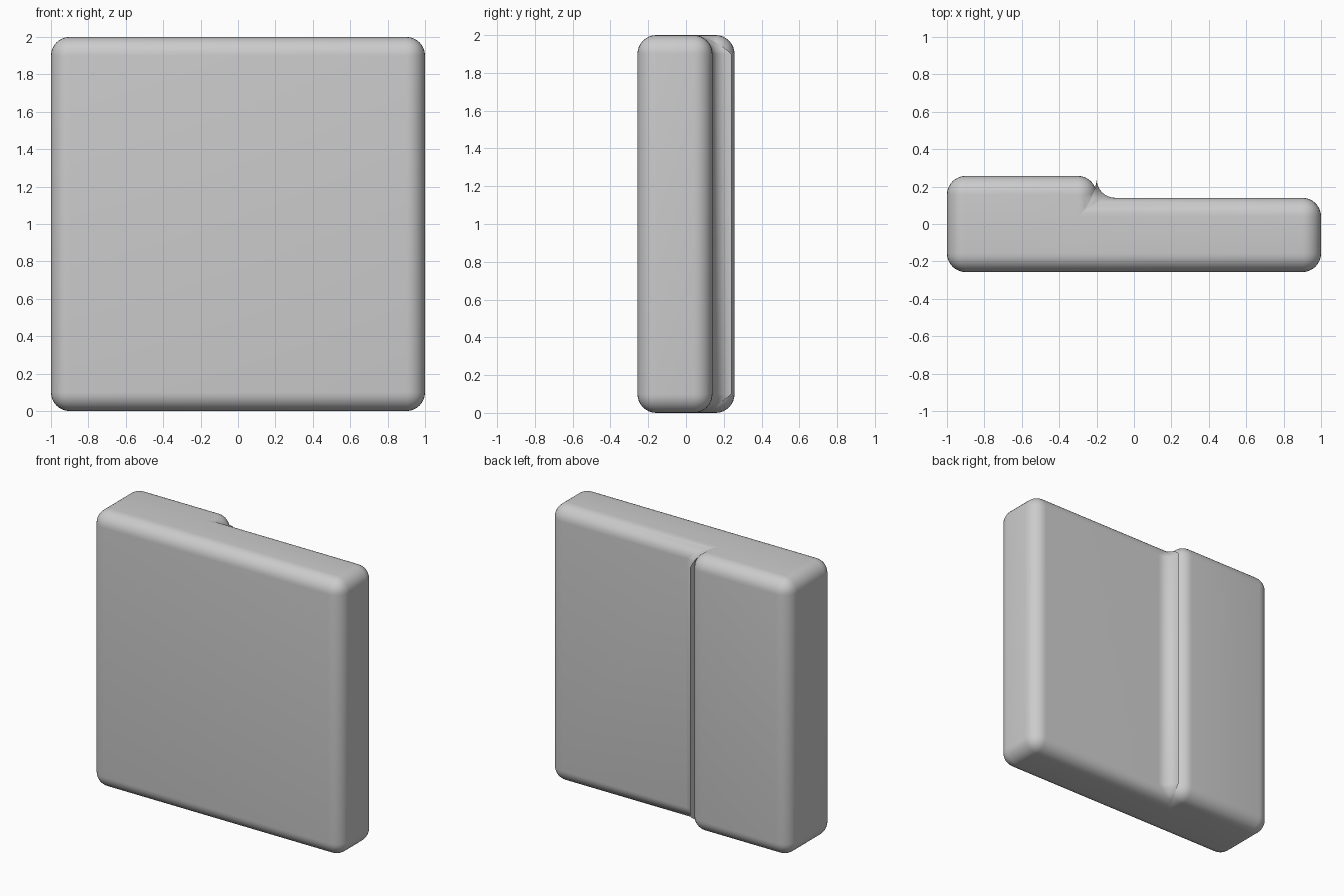
import bpy, bmesh, math

cube = bpy.data.objects.get("Cube")
if cube:
    bpy.data.objects.remove(cube, do_unlink=True)

# Plain grey finish
grey = bpy.data.materials.new("light_grey")
grey.use_nodes = True
colour = (0.6, 0.6, 0.6, 1)
grey.diffuse_color = colour
grey.node_tree.nodes["Principled BSDF"].inputs["Base Color"].default_value = colour

# Stepped slab: outline of the thick and thin sections, raised to full height
FRONT, THIN, THICK, STEP = -0.257, 0.14, 0.257, -0.2
outline = [(-1, FRONT), (1, FRONT), (1, THIN), (STEP, THIN), (STEP, THICK), (-1, THICK)]
bm = bmesh.new()
base = bm.faces.new([bm.verts.new((x, y, 0)) for x, y in outline])
top = bmesh.ops.extrude_face_region(bm, geom=[base])["geom"]
bmesh.ops.translate(bm, vec=(0, 0, 2), verts=[v for v in top if isinstance(v, bmesh.types.BMVert)])
bmesh.ops.recalc_face_normals(bm, faces=bm.faces)
mesh = bpy.data.meshes.new("stepped_slab")
bm.to_mesh(mesh)
bm.free()
mesh.materials.append(grey)
slab = bpy.data.objects.new("stepped_slab", mesh)
bpy.context.collection.objects.link(slab)

# Rounded edges, allowed to overlap along the shallow step
bevel = slab.modifiers.new("rounded_edges", 'BEVEL')
bevel.width = 0.1
bevel.segments = 8
bevel.limit_method = 'ANGLE'
bevel.use_clamp_overlap = False

bpy.context.view_layer.objects.active = slab
slab.select_set(True)
bpy.ops.object.modifier_apply(modifier=bevel.name)
bpy.ops.object.shade_smooth_by_angle(angle=math.radians(40))
